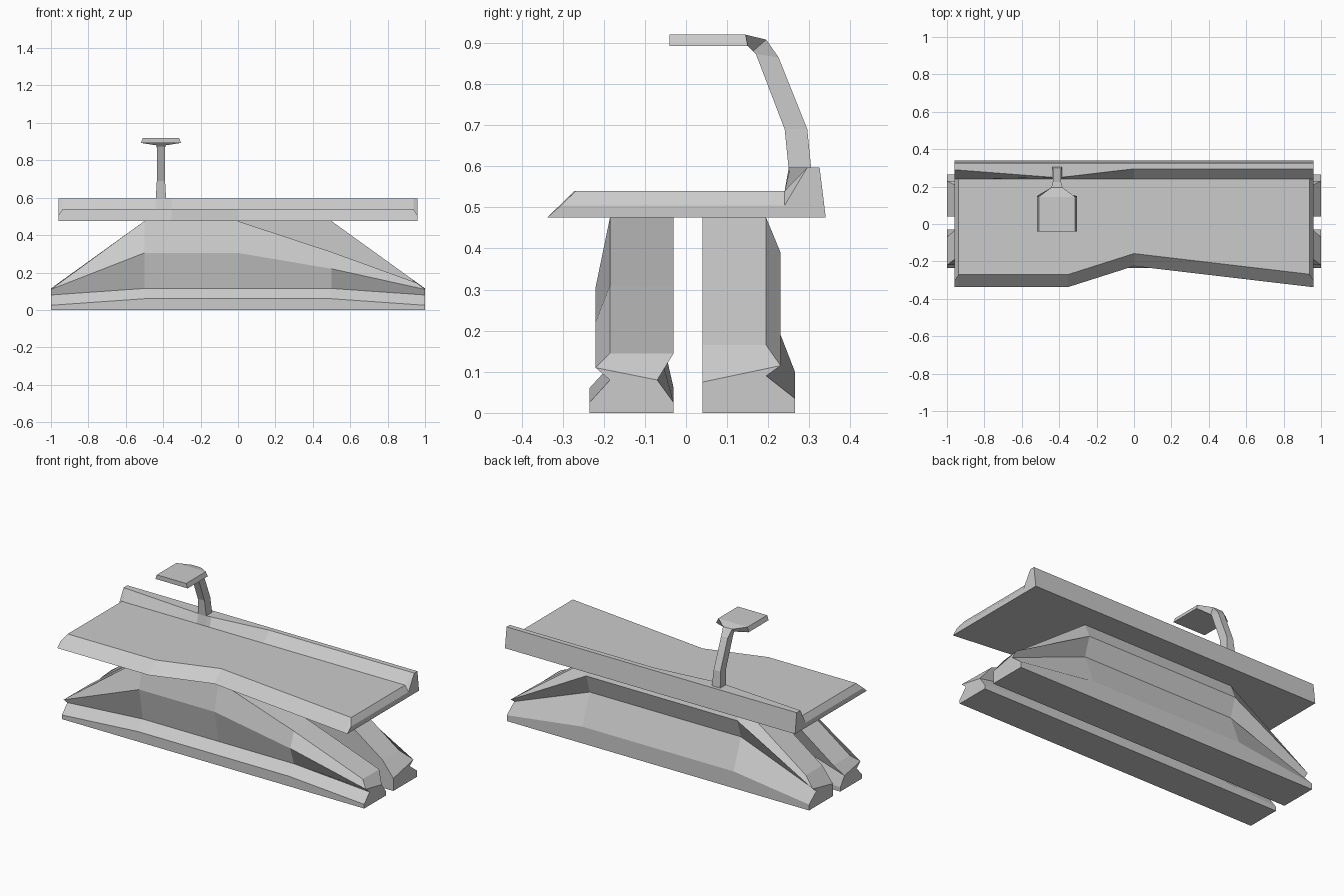
import bpy, bmesh

if "Cube" in bpy.data.objects:
    bpy.data.objects.remove(bpy.data.objects["Cube"])


def loft(name, sections, cap_split=None):
    """Bridge equal-length closed loops; cap_split=(i, j) divides each cap in two."""
    bm = bmesh.new()
    rings = [[bm.verts.new(p) for p in s] for s in sections]
    n = len(rings[0])
    for a, b in zip(rings, rings[1:]):
        for k in range(n):
            m = (k + 1) % n
            bm.faces.new((a[k], a[m], b[m], b[k]))
    for r in (rings[0], rings[-1]):
        if cap_split:
            i, j = cap_split
            bm.faces.new(r[i:j + 1])
            bm.faces.new(r[:i + 1] + r[j:])
        else:
            bm.faces.new(r)
    bmesh.ops.recalc_face_normals(bm, faces=bm.faces)
    me = bpy.data.meshes.new(name)
    bm.to_mesh(me)
    bm.free()
    ob = bpy.data.objects.new(name, me)
    bpy.context.collection.objects.link(ob)
    return ob


def lerp(x, pts):
    for (x0, y0), (x1, y1) in zip(pts, pts[1:]):
        if x <= x1:
            return y0 + (y1 - y0) * (x - x0) / (x1 - x0)
    return pts[-1][1]


# Front base: grooved ridge, lower on its right half
def front_section(x, a, b, c, t, v, xt=None):
    xt = x if xt is None else xt
    return [(x, -.235, 0), (x, -.235, a), (x, -.185, b), (x, -.22, c),
            (xt, -.185, t), (xt, -.03, t), (x, -.07, v), (x, -.03, a), (x, -.03, 0)]


end = (.025, .08, .11, .145, .08)
mid = (.06, .115, .305, .475, .235)
loft("front_base", [
    front_section(-1, *end, xt=-.955),
    front_section(-.5, *mid),
    front_section(0, *mid),
    front_section(.5, .06, .115, .22, .31, .17),
    front_section(1, *end, xt=.955)], (3, 6))


# Rear base: symmetrical ridge with a groove on its outer side
def rear_section(x, a, b, c, t, s, xt=None):
    xt = x if xt is None else xt
    return [(x, .265, 0), (x, .265, a), (x, .195, b), (x, .23, c),
            (xt, .195, t), (xt, .04, t), (x, .04, s), (x, .04, 0)]


end = (.035, .09, .115, .165, .075)
mid = (.1, .28, .39, .475, .3)
loft("rear_base", [
    rear_section(-1, *end, xt=-.93),
    rear_section(-.5, *mid),
    rear_section(.5, *mid),
    rear_section(1, *end, xt=.93)], (3, 6))

# Deck with bevelled edges and a raised rear wall that bulges at the lamp
front_edge = [(-.96, -.338), (-.355, -.338), (0, -.225), (.96, -.338)]
wall_edge = [(-.96, .29), (-.44, .25), (-.385, .25), (0, .295), (.96, .295)]
sections = []
for x in (-.96, -.937, -.44, -.385, -.355, 0, .937, .96):
    yf, yw = lerp(x, front_edge), lerp(x, wall_edge)
    inset, z = (.034, .505) if abs(x) > .95 else (.067, .54)
    sections.append([(x, yf, .475), (x, yf + inset, z), (x, .24, z),
                     (x, yw, .597), (x, .325, .597), (x, .34, .475)])
loft("deck", sections, (2, 5))

# Lamp: bent post flaring into a flat head
# each row: inner y, z, half width; outer y, z, half width
lamp = [
    (.25, .59, .028, .305, .59, .028),
    (.24, .69, .022, .295, .69, .022),
    (.17, .873, .022, .225, .865, .022),
    (.163, .88, .024, .195, .908, .03),
    (.15, .893, .107, .145, .92, .097),
    (-.04, .893, .107, -.04, .92, .097),
]
cx = -.412
loft("lamp", [[(cx - w, y, z), (cx + w, y, z), (cx + w2, y2, z2), (cx - w2, y2, z2)]
              for y, z, w, y2, z2, w2 in lamp])
